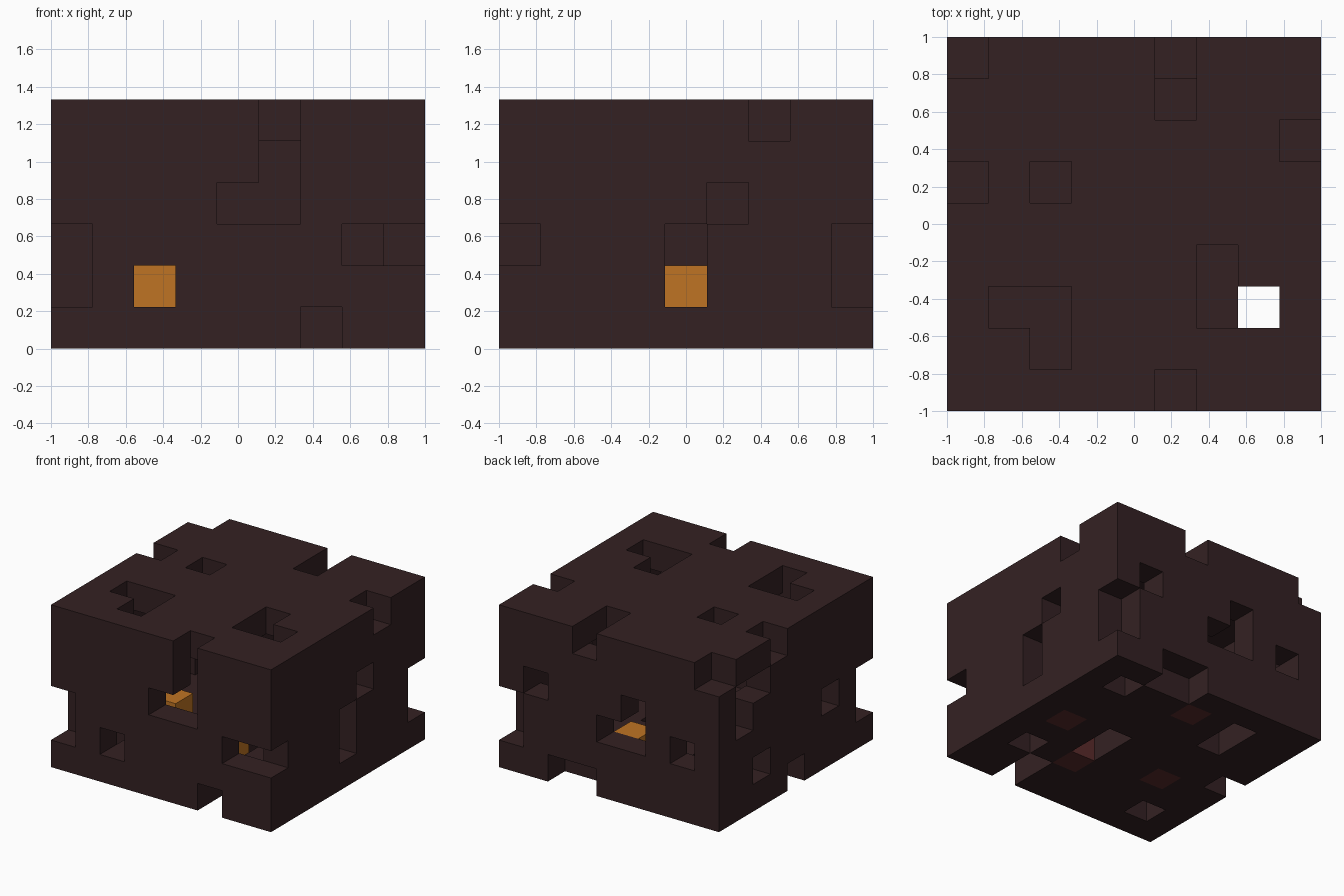
import bpy, bmesh
from mathutils import Vector

default = bpy.data.objects.get("Cube")
if default:
    bpy.data.objects.remove(default, do_unlink=True)

NX, NY, NZ = 9, 9, 6
SIZE = 2 / 9


def material(name, colour):
    m = bpy.data.materials.new(name)
    m.use_nodes = True
    m.diffuse_color = (*colour, 1)
    bsdf = m.node_tree.nodes["Principled BSDF"]
    bsdf.inputs["Base Color"].default_value = (*colour, 1)
    bsdf.inputs["Roughness"].default_value = 0.9
    return m


dark = material("dark brown stone", (0.034, 0.0152, 0.0165))
red = material("dull red stone", (0.1, 0.023, 0.023))
orange = material("molten orange", (0.52, 0.175, 0.017))

# Missing blocks of each wall, '#' = gap; rows run from high to low
FRONT = """.....#...
           .....#...
           ....##...
           #......##
           #.#......
           ......#.."""
BACK = """.....#...
          .........
          ...#...#.
          .#.##...#
          ........#
          .....##.."""
LEFT = """......#..
          .........
          .....#...
          #...#...#
          ....#...#
          ........."""
RIGHT = """.....#..#
           ......##.
           .......#.
           #.#......
           #.....#..
           ....#...."""
TOP = """#....#...
         .....#...
         ........#
         #.#......
         .........
         ......#..
         .##...##.
         ..#......
         .....#..."""
BOTTOM = """.....##..
            ..#....#.
            ..#......
            .........
            #....#...
            .....#...
            .......#.
            .#....#..
            ......#.."""


def gaps(pattern):
    rows = pattern.split()
    for r, row in enumerate(rows):
        for c, mark in enumerate(row):
            if mark == "#":
                yield c, len(rows) - 1 - r


# One-block-thick hollow shell
blocks = {(i, j, k) for i in range(NX) for j in range(NY) for k in range(NZ)
          if i in (0, NX - 1) or j in (0, NY - 1) or k in (0, NZ - 1)}
blocks -= {(c, 0, r) for c, r in gaps(FRONT)}
blocks -= {(c, NY - 1, r) for c, r in gaps(BACK)}
blocks -= {(NX - 1, c, r) for c, r in gaps(LEFT)}
blocks -= {(0, c, r) for c, r in gaps(RIGHT)}
blocks -= {(c, r, NZ - 1) for c, r in gaps(TOP)}
blocks -= {(c, r, 0) for c, r in gaps(BOTTOM)}

# Red floor blocks, each carrying a molten cube
hot_cells = [(2, 3), (7, 4), (5, 2), (4, 7)]


def corner(v):
    return Vector((v[0] - NX / 2, v[1] - NY / 2, v[2])) * SIZE


def build_shell():
    bm = bmesh.new()
    for cell in sorted(blocks):
        hot = cell[2] == 0 and cell[:2] in hot_cells
        for axis in range(3):
            for side in (0, 1):
                near = list(cell)
                near[axis] += 2 * side - 1
                if tuple(near) in blocks:
                    continue
                u, w = (axis + 1) % 3, (axis + 2) % 3
                loop = []
                for du, dw in ((0, 0), (1, 0), (1, 1), (0, 1)):
                    p = list(cell)
                    p[axis] += side
                    p[u] += du
                    p[w] += dw
                    loop.append(bm.verts.new(corner(p)))
                face = bm.faces.new(loop if side else loop[::-1])
                face.material_index = int(hot)
    bmesh.ops.remove_doubles(bm, verts=bm.verts, dist=0.001)
    mesh = bpy.data.meshes.new("stone_shell")
    bm.to_mesh(mesh)
    bm.free()
    mesh.materials.append(dark)
    mesh.materials.append(red)
    bpy.context.collection.objects.link(bpy.data.objects.new("stone_shell", mesh))


build_shell()

# Molten cubes on the inner floor
for n, (i, j) in enumerate(hot_cells, 1):
    bpy.ops.mesh.primitive_cube_add(size=SIZE, location=corner((i + 0.5, j + 0.5, 1.5)))
    cube = bpy.context.object
    cube.name = f"molten_cube_{n}"
    cube.data.materials.append(orange)
